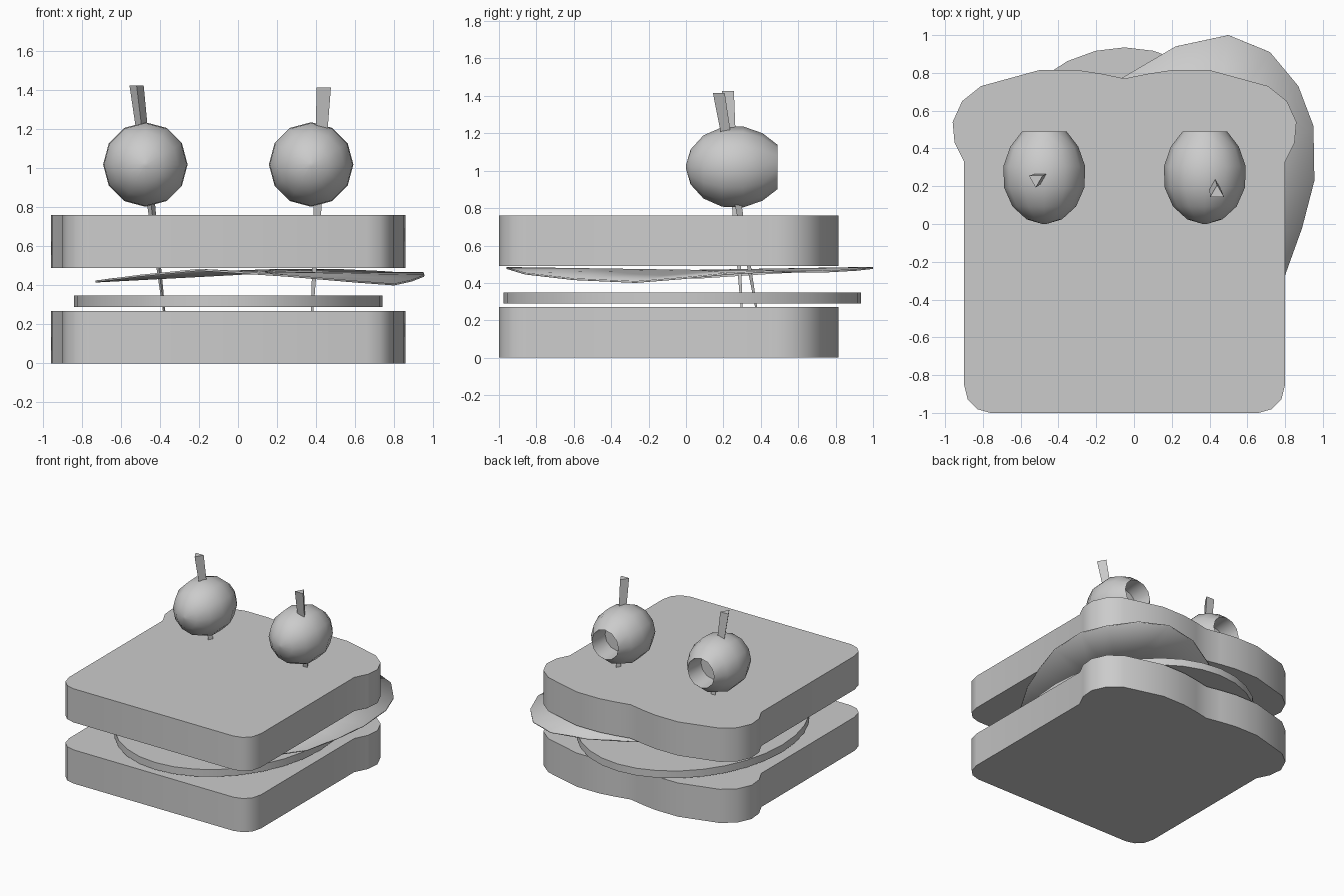
import bpy, bmesh, math
from mathutils import Vector

if "Cube" in bpy.data.objects:
    bpy.data.objects.remove(bpy.data.objects["Cube"])

grey = bpy.data.materials.new("plain_grey")
grey.diffuse_color = (0.6, 0.6, 0.6, 1)
grey.use_nodes = True
grey.node_tree.nodes["Principled BSDF"].inputs["Base Color"].default_value = grey.diffuse_color


def make(name, verts, faces, smooth=True):
    mesh = bpy.data.meshes.new(name)
    mesh.from_pydata(verts, [], faces)
    bm = bmesh.new()
    bm.from_mesh(mesh)
    bmesh.ops.recalc_face_normals(bm, faces=bm.faces)
    bm.to_mesh(mesh)
    bm.free()
    mesh.materials.append(grey)
    ob = bpy.data.objects.new(name, mesh)
    bpy.context.collection.objects.link(ob)
    if smooth:
        bpy.ops.object.select_all(action='DESELECT')
        bpy.context.view_layer.objects.active = ob
        ob.select_set(True)
        bpy.ops.object.shade_smooth_by_angle(angle=math.radians(35))
    return ob


def loft(name, rings, caps=True, smooth=True):
    """Skin a list of equal-sized closed rings."""
    n = len(rings[0])
    verts = [v for r in rings for v in r]
    faces = [(k * n + i, k * n + (i + 1) % n, (k + 1) * n + (i + 1) % n, (k + 1) * n + i)
             for k in range(len(rings) - 1) for i in range(n)]
    if caps:
        faces += [tuple(range(n)), tuple(range(len(verts) - n, len(verts)))]
    return make(name, verts, faces, smooth)


def slab(name, outline, z0, z1):
    return loft(name, [[(x, y, z) for x, y in outline] for z in (z0, z1)])


# bread slices: half outline mirrored about x = -0.05
CX = -0.05
half = [(0.71, -1.0), (0.78, -0.98), (0.83, -0.93), (0.85, -0.85), (0.85, 0.33),
        (0.90, 0.43), (0.91, 0.54), (0.86, 0.65), (0.76, 0.73), (0.45, 0.815),
        (0.25, 0.815), (0.12, 0.795)]
bread = ([(CX + x, y) for x, y in half] + [(CX, 0.77)]
         + [(CX - x, y) for x, y in reversed(half)])
slab("bread_bottom", bread, 0.0, 0.27)
slab("bread_top", bread, 0.49, 0.76)

# round filling slice
N = 32
disc = [(CX + 0.79 * math.cos(2 * math.pi * i / N),
         -0.02 + 0.955 * math.sin(2 * math.pi * i / N)) for i in range(N)]
slab("filling_slice", disc, 0.29, 0.348)

# wavy lettuce leaf: rim, inner ring and centre
rim = [(-0.07, 0.77, 0.47), (0.22, 0.94, 0.48), (0.5, 1.0, 0.48), (0.72, 0.91, 0.47),
       (0.87, 0.73, 0.46), (0.95, 0.52, 0.465), (0.955, 0.23, 0.45), (0.89, -0.02, 0.425),
       (0.8, -0.27, 0.405), (0.6, -0.6, 0.42), (0.25, -0.86, 0.45), (-0.2, -0.96, 0.48),
       (-0.5, -0.75, 0.45), (-0.73, -0.35, 0.42), (-0.66, 0.1, 0.43), (-0.42, 0.48, 0.455)]
mid = Vector((0.12, 0.05, 0.465))
inner = [tuple(mid.lerp(Vector(p), 0.5)) for p in rim]
n = len(rim)
faces = [(i, (i + 1) % n, n + (i + 1) % n, n + i) for i in range(n)]
faces += [(n + i, n + (i + 1) % n, 2 * n) for i in range(n)]
leaf = make("lettuce_leaf", rim + inner + [tuple(mid)], faces)
mod = leaf.modifiers.new("thickness", 'SOLIDIFY')
mod.thickness = 0.01
mod.offset = 0

# pitted olives: profile (y, radius) turned about the y axis, open hole at the back
S = 12
profile = [(0.26 - 0.26 * math.cos(a), 0.22 * math.sin(a))
           for a in [math.radians(d) for d in (3, 25, 50, 75, 100, 125)]]
profile += [(0.49, 0.118), (0.34, 0.105)]


def olive(name, cx):
    loft(name, [[(cx + r * math.cos(2 * math.pi * i / S), y,
                  1.02 + r * math.sin(2 * math.pi * i / S)) for i in range(S)]
                for y, r in profile])


# tapered three-sided cocktail sticks
def stick(name, tip, top, turn):
    rings = []
    for (x, y, z), r in ((tip, 0.007), (top, 0.042)):
        rings.append([(x + r * math.cos(turn + i * math.tau / 3),
                       y + r * math.sin(turn + i * math.tau / 3), z) for i in range(3)])
    loft(name, rings, smooth=False)


olive("olive_left", -0.475)
olive("olive_right", 0.375)
stick("stick_left", (-0.378, 0.30, 0.26), (-0.52, 0.235, 1.425), -math.pi / 2)
stick("stick_right", (0.38, 0.375, 0.26), (0.44, 0.165, 1.415), math.pi / 2)
